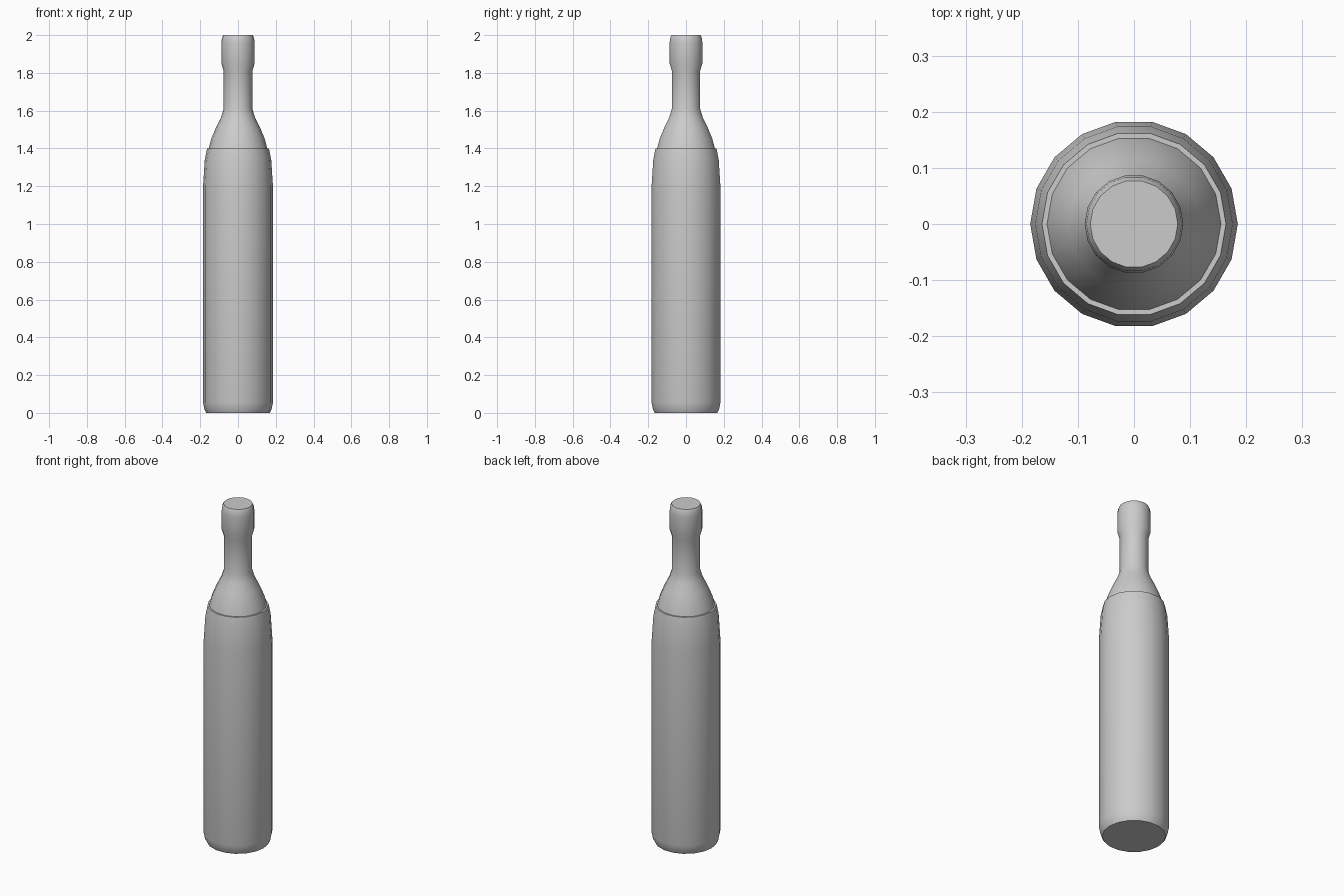
import bpy, bmesh, math

if "Cube" in bpy.data.objects:
    bpy.data.objects.remove(bpy.data.objects["Cube"])

SIDES = 18

def lathe(name, profile):
    """Spin (radius, z) points around z and cap both ends."""
    bm = bmesh.new()
    rings = [[bm.verts.new((r * math.cos(2 * math.pi * i / SIDES),
                            r * math.sin(2 * math.pi * i / SIDES), z))
              for i in range(SIDES)] for r, z in profile]
    for low, high in zip(rings, rings[1:]):
        for i in range(SIDES):
            j = (i + 1) % SIDES
            bm.faces.new((low[i], low[j], high[j], high[i]))
    bm.faces.new(rings[0][::-1])
    bm.faces.new(rings[-1])
    mesh = bpy.data.meshes.new(name)
    bm.to_mesh(mesh)
    bm.free()
    obj = bpy.data.objects.new(name, mesh)
    bpy.context.collection.objects.link(obj)
    bpy.ops.object.select_all(action='DESELECT')
    obj.select_set(True)
    bpy.context.view_layer.objects.active = obj
    bpy.ops.object.shade_smooth_by_angle(angle=math.radians(40))
    return obj

# One continuous shell: body, narrow ledge, shoulder, neck and lip
lathe("bottle", [
    (0.168, 0.0), (0.178, 0.02), (0.185, 0.055),
    (0.185, 1.20), (0.176, 1.34), (0.164, 1.40),
    (0.155, 1.40), (0.142, 1.45), (0.117, 1.51), (0.09, 1.565), (0.076, 1.61),
    (0.076, 1.81), (0.088, 1.85), (0.088, 1.96), (0.085, 1.985), (0.078, 2.0),
])
